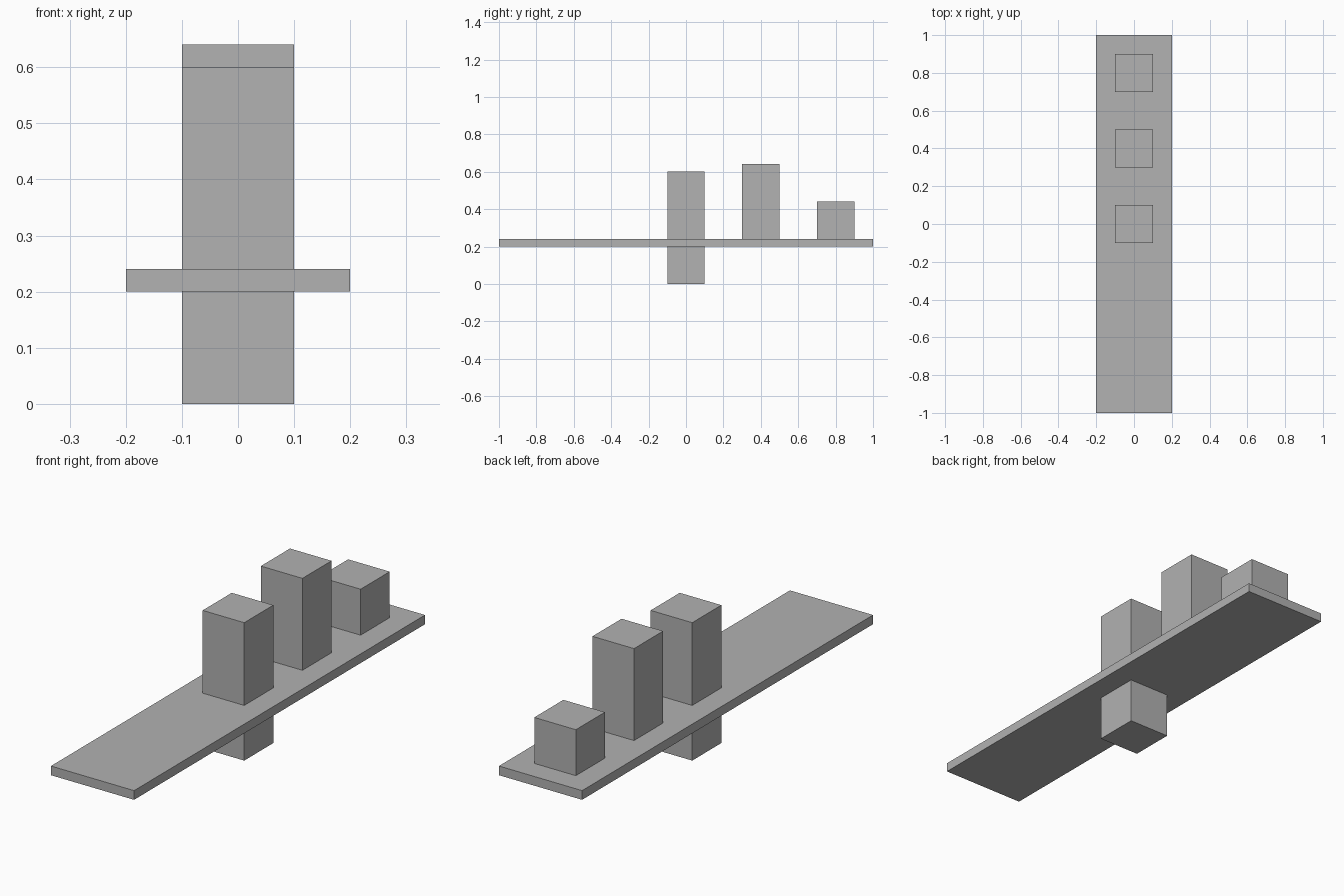
import bpy
import bmesh
from mathutils import Vector

default = bpy.data.objects.get("Cube")
if default:
    bpy.data.objects.remove(default, do_unlink=True)

# Single plain grey for every part
grey = bpy.data.materials.new("plain_grey")
grey.use_nodes = True
colour = (0.445, 0.445, 0.445, 1.0)
grey.diffuse_color = colour
grey.node_tree.nodes["Principled BSDF"].inputs["Base Color"].default_value = colour


def box(name, width, depth, y, bottom, top):
    """Axis-aligned box centred on x = 0, spanning bottom to top."""
    bm = bmesh.new()
    bmesh.ops.create_cube(bm, size=1)
    bmesh.ops.scale(bm, vec=Vector((width, depth, top - bottom)), verts=bm.verts)
    mesh = bpy.data.meshes.new(name)
    bm.to_mesh(mesh)
    bm.free()
    mesh.materials.append(grey)
    obj = bpy.data.objects.new(name, mesh)
    obj.location = (0, y, (bottom + top) / 2)
    bpy.context.collection.objects.link(obj)
    return obj


PLANK_BOTTOM, PLANK_TOP = 0.2, 0.24
BLOCK = 0.2

# Long plank
box("plank", 0.4, 2.0, 0, PLANK_BOTTOM, PLANK_TOP)

# Central post passing through the plank down to the ground
box("center_post", BLOCK, BLOCK, 0, 0, 0.6)

# Blocks standing on the back half of the plank
box("tall_block", BLOCK, BLOCK, 0.4, PLANK_TOP, 0.64)
box("short_block", BLOCK, BLOCK, 0.8, PLANK_TOP, 0.44)
